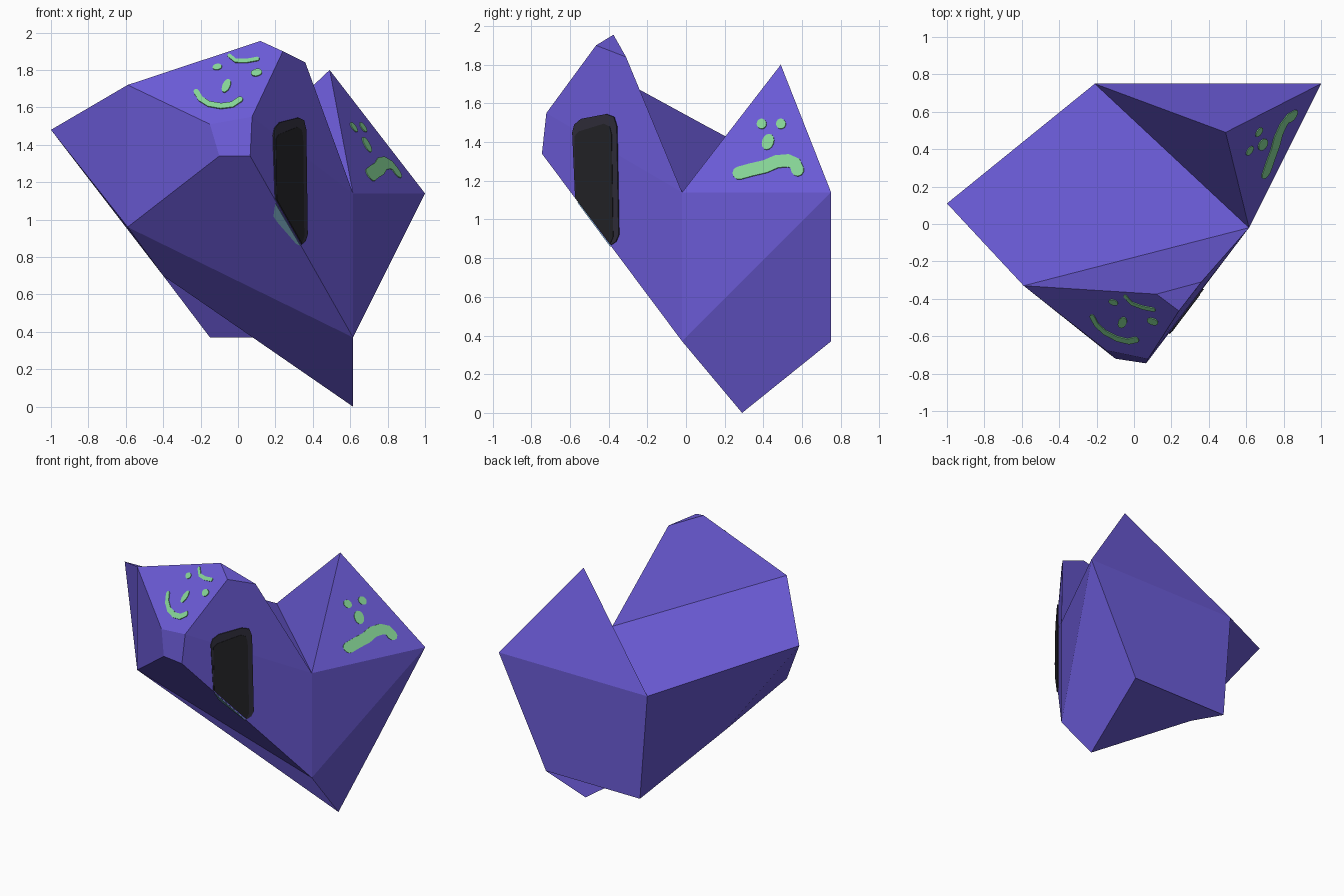
import bpy, bmesh, math
from mathutils import Vector

if "Cube" in bpy.data.objects:
    bpy.data.objects.remove(bpy.data.objects["Cube"])


def material(name, rgb):
    m = bpy.data.materials.new(name)
    m.diffuse_color = (*rgb, 1)
    m.use_nodes = True
    m.node_tree.nodes["Principled BSDF"].inputs["Base Color"].default_value = m.diffuse_color
    return m


violet = material("violet stone", (0.150, 0.107, 0.690))
green = material("pale green paint", (0.240, 0.672, 0.310))
charcoal = material("charcoal frame", (0.030, 0.028, 0.045))
black = material("black doorway", (0.018, 0.018, 0.021))
teal = material("light teal sill", (0.220, 0.450, 0.600))

# Corners of the faceted rock
C = {
    "A": (-1, .11, 1.48), "B": (-.59, -.33, 1.72), "b": (-.59, -.33, .96),
    "C": (.12, -.375, 1.955), "D": (.24, -.465, 1.90), "E": (.36, -.31, 1.84),
    "F": (.615, -.02, 1.14), "G": (.615, -.02, .37), "H": (.615, .29, 0),
    "I": (1, .75, 1.14), "J": (.49, .49, 1.80), "K": (-.21, .75, 1.14),
    "L": (.065, -.745, 1.34), "M": (.075, -.722, 1.55),
    "N": (-.10, -.72, 1.34), "O": (-.15, -.675, 1.51),
    "P": (-.15, .75, .37), "R": (.615, .75, .37), "T": (-.40, .11, .70),
}
C = {k: Vector(v) for k, v in C.items()}

# Facets, wound outwards: peak, flanks, back, top, mask side, front, underside
FACETS = ("FIJ IKJ KFJ GIF GHRI IRPK ABFK BCEF CDE BOMDC ONLM BbNO "
          "MLGF MFED bGLN bTHG TPRH ATb AbB KPTA").split()


def add_object(name, bm, mat):
    mesh = bpy.data.meshes.new(name)
    bm.to_mesh(mesh)
    bm.free()
    mesh.materials.append(mat)
    ob = bpy.data.objects.new(name, mesh)
    bpy.context.collection.objects.link(ob)
    return ob


bm = bmesh.new()
verts = {k: bm.verts.new(v) for k, v in C.items()}
for f in FACETS:
    bm.faces.new([verts[k] for k in f])
add_object("rock_body", bm, violet)


def plate(name, facet, outline, axis, mat, top=.005):
    """Thin plate on a facet; outline is drawn in the view along the axis (0 = x, 1 = y)."""
    p, q, r = (C[k] for k in facet)
    n = (q - p).cross(r - p).normalized()
    if n.dot(p - Vector((0, 0, 1))) < 0:
        n = -n
    pts = []
    for u, z in outline:
        v = Vector((0, u, z)) if axis == 0 else Vector((u, 0, z))
        v[axis] = n.dot(p - v) / n[axis]
        pts.append(v)
    bm = bmesh.new()
    lower = [bm.verts.new(v - n * .001) for v in pts]
    upper = [bm.verts.new(v + n * top) for v in pts]
    bm.faces.new(lower[::-1])
    bm.faces.new(upper)
    for i in range(len(pts)):
        j = (i + 1) % len(pts)
        bm.faces.new((lower[i], lower[j], upper[j], upper[i]))
    bmesh.ops.recalc_face_normals(bm, faces=bm.faces)
    return add_object(name, bm, mat)


def blob(cx, cy, rx, ry, tilt=0):
    c, s = math.cos(math.radians(tilt)), math.sin(math.radians(tilt))
    ring = [(rx * math.cos(t), ry * math.sin(t))
            for t in (math.tau * i / 14 for i in range(14))]
    return [(cx + x * c - y * s, cy + x * s + y * c) for x, y in ring]


def stroke(path, width):
    """Outline of a brush stroke with round ends."""
    pts = [Vector(p) for p in path]
    h, last = width / 2, len(pts) - 1
    left, right = [], []
    for i, p in enumerate(pts):
        d = (pts[min(i + 1, last)] - pts[max(i - 1, 0)]).normalized()
        side = Vector((-d.y, d.x)) * h
        left.append(p + side)
        right.append(p - side)

    def cap(p, start):
        a = math.atan2(start.y - p.y, start.x - p.x)
        return [p + Vector((math.cos(a - t), math.sin(a - t))) * h
                for t in (math.pi * k / 5 for k in range(1, 5))]
    return left + cap(pts[-1], left[-1]) + right[::-1] + cap(pts[0], right[0])


# Smiling mask, drawn in the front view
SMILE = {
    "smile_mouth": stroke([(-.222, 1.682), (-.20, 1.645), (-.155, 1.617), (-.09, 1.606),
                           (-.03, 1.614), (.012, 1.642)], .029),
    "smile_nose": blob(-.062, 1.714, .02, .038, -25),
    "smile_left_eye": blob(-.11, 1.815, .025, .016, 12),
    "smile_right_eye": blob(.10, 1.785, .03, .019, 12),
    "smile_brow": stroke([(-.045, 1.875), (-.012, 1.848), (.045, 1.847), (.105, 1.858)], .02),
}
for name, outline in SMILE.items():
    plate(name, "BMC", outline, 1, green)

# Frowning mask, drawn in the right view
FROWN = {
    "frown_mouth": stroke([(.275, 1.238), (.34, 1.256), (.41, 1.272), (.47, 1.298),
                           (.53, 1.303), (.565, 1.288), (.578, 1.255)], .066),
    "frown_nose": blob(.425, 1.40, .03, .042, -20),
    "frown_left_eye": blob(.392, 1.493, .025, .026),
    "frown_right_eye": blob(.492, 1.493, .025, .026),
}
for name, outline in FROWN.items():
    plate(name, "FIJ", outline, 0, green)

# Doorway, drawn in the right view, cut off along the lower edge of its facet
plate("door_frame", "LGF",
      [(-.57, 1.113), (-.585, 1.45), (-.575, 1.49), (-.54, 1.52), (-.41, 1.545),
       (-.37, 1.53), (-.355, 1.48), (-.345, .92), (-.36, .885), (-.385, .868)],
      0, charcoal, .006)
plate("door_opening", "LGF",
      [(-.566, 1.108), (-.572, 1.43), (-.55, 1.455), (-.42, 1.495), (-.39, 1.48),
       (-.38, 1.44), (-.372, .91), (-.388, .872)],
      0, black, .0085)

# Sill wrapping under the lower edge, drawn in the front view
plate("door_sill", "bGL",
      [(.20, 1.09), (.19, 1.02), (.21, .99), (.31, .875), (.335, .862)], 1, teal)
